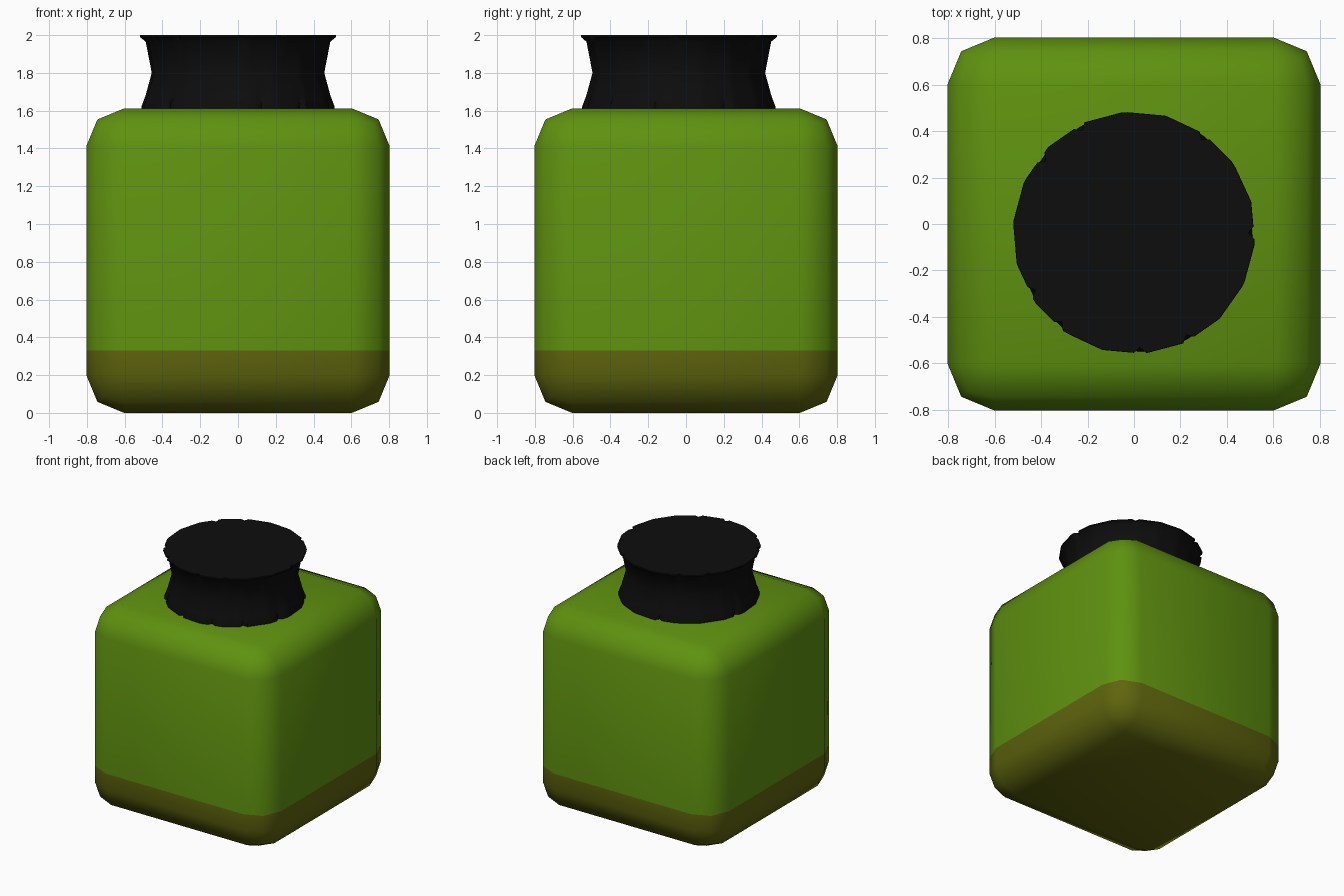
import bpy, bmesh
from math import sin, cos, pi, radians

if "Cube" in bpy.data.objects:
    bpy.data.objects.remove(bpy.data.objects["Cube"])


def material(name, colour):
    m = bpy.data.materials.new(name)
    m.diffuse_color = (*colour, 1)
    m.use_nodes = True
    m.node_tree.nodes["Principled BSDF"].inputs["Base Color"].default_value = m.diffuse_color
    return m


def make_object(name, bm, materials, angle):
    bmesh.ops.recalc_face_normals(bm, faces=bm.faces[:])
    mesh = bpy.data.meshes.new(name)
    bm.to_mesh(mesh)
    bm.free()
    for m in materials:
        mesh.materials.append(m)
    ob = bpy.data.objects.new(name, mesh)
    bpy.context.collection.objects.link(ob)
    bpy.ops.object.select_all(action='DESELECT')
    ob.select_set(True)
    bpy.context.view_layer.objects.active = ob
    bpy.ops.object.shade_smooth_by_angle(angle=radians(angle))
    return ob


green = material("leaf green", (0.115, 0.285, 0.005))
olive = material("olive brown", (0.113, 0.128, 0.004))
black = material("black", (0.004, 0.004, 0.004))

# Rounded square jar body, with a darker band along the bottom
H, BAND = 1.612, 0.33
bm = bmesh.new()
bmesh.ops.create_cube(bm, size=1)
for v in bm.verts:
    v.co.x *= 1.606
    v.co.y *= 1.606
    v.co.z = (v.co.z + 0.5) * H
bmesh.ops.bevel(bm, geom=bm.edges[:], offset=0.2, offset_type='OFFSET',
                segments=2, profile=0.5, affect='EDGES')
bmesh.ops.bisect_plane(bm, geom=bm.verts[:] + bm.edges[:] + bm.faces[:],
                       plane_co=(0, 0, BAND), plane_no=(0, 0, 1))
for f in bm.faces:
    f.material_index = 1 if f.calc_center_median().z < BAND else 0
make_object("jar_body", bm, [green, olive], 60)

# Waisted stopper with chipped rims: an 18-sided outline with small notches
N, SIDES, CY = 120, 18, -0.038
TOP_CHIPS = (54, 0, -63, -87, -129, -150, 141, 117)
LOW_CHIPS = (-15, -48, -75, -105, -138, 168, 99, 30)


def outline(a, r, chips):
    step = 2 * pi / SIDES
    r *= cos(step / 2) / cos((a + 0.09) % step - step / 2)
    near = any(abs((a - radians(c) + pi) % (2 * pi) - pi) < 0.02 for c in chips)
    return r - 0.025 if near else r


# radius, height, chipped angles
PROFILE = [(0.515, 1.6, LOW_CHIPS), (0.515, 1.622, LOW_CHIPS), (0.493, 1.68, ()),
           (0.46, 1.8, ()), (0.492, 1.965, ()), (0.523, 1.99, TOP_CHIPS),
           (0.522, 2.0, TOP_CHIPS)]
bm = bmesh.new()
rings = []
for r, z, chips in PROFILE:
    ring = []
    for i in range(N):
        a = 2 * pi * i / N
        rr = outline(a, r, chips)
        ring.append(bm.verts.new((rr * cos(a), CY + rr * sin(a), z)))
    rings.append(ring)
for lo, hi in zip(rings, rings[1:]):
    for i in range(N):
        j = (i + 1) % N
        bm.faces.new((lo[i], lo[j], hi[j], hi[i]))
bm.faces.new(rings[0][::-1])
bm.faces.new(rings[-1])
make_object("stopper", bm, [black], 40)
